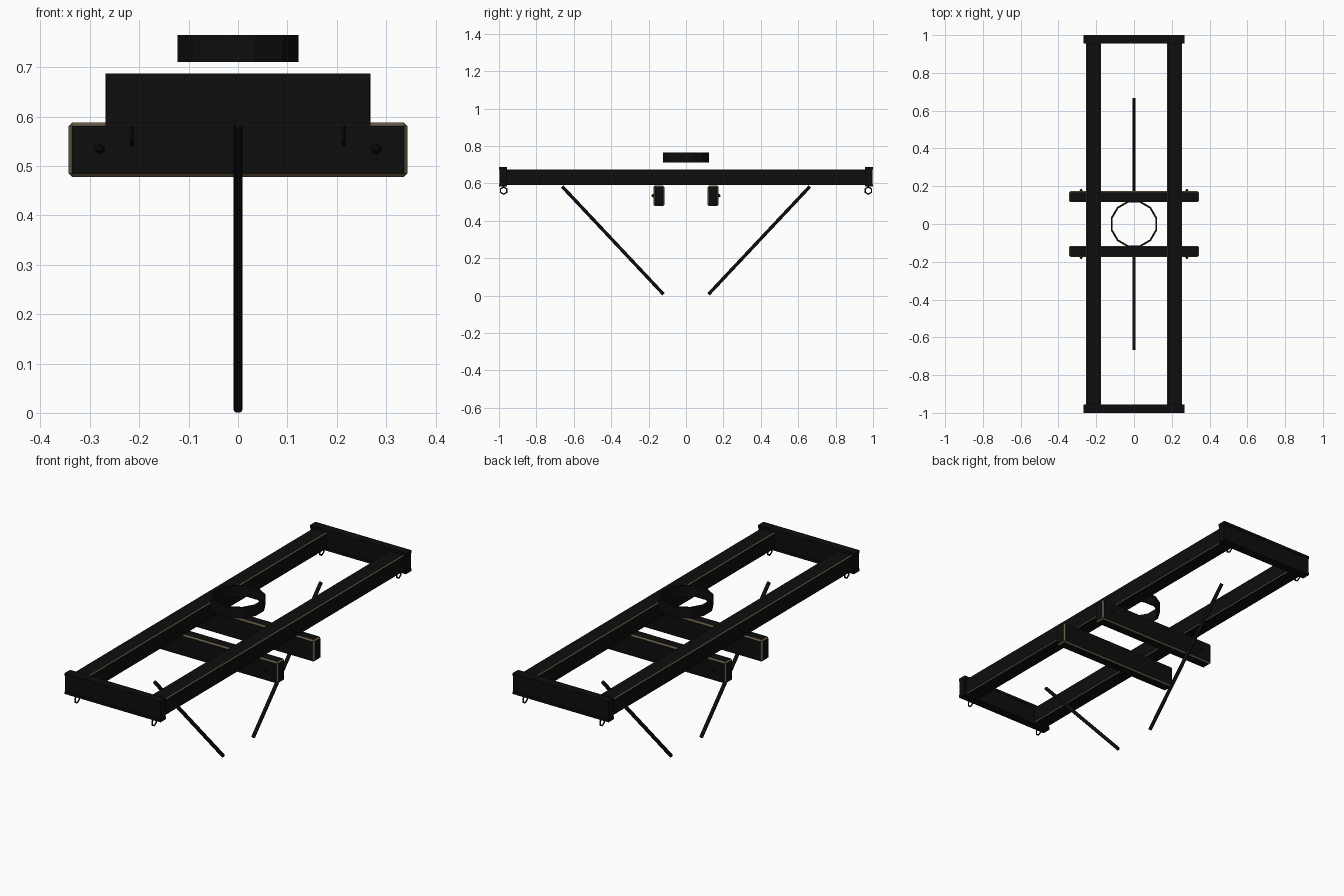
import bpy, bmesh, math
from mathutils import Vector, Matrix

if "Cube" in bpy.data.objects:
    bpy.data.objects.remove(bpy.data.objects["Cube"])


def material(name, rgb):
    m = bpy.data.materials.new(name)
    m.diffuse_color = (*rgb, 1)
    m.use_nodes = True
    m.node_tree.nodes["Principled BSDF"].inputs["Base Color"].default_value = m.diffuse_color
    return m


BLACK = material("black_paint", (0.004, 0.004, 0.004))
WORN = material("worn_edge", (0.13, 0.10, 0.06))


def finish(name, bm, mats=(BLACK,)):
    bmesh.ops.recalc_face_normals(bm, faces=bm.faces)
    me = bpy.data.meshes.new(name)
    bm.to_mesh(me)
    bm.free()
    for m in mats:
        me.materials.append(m)
    ob = bpy.data.objects.new(name, me)
    bpy.context.collection.objects.link(ob)
    return ob


def beam(name, lo, hi, bevel=0, worn=True):
    lo, hi = Vector(lo), Vector(hi)
    bm = bmesh.new()
    bmesh.ops.create_cube(bm, size=1, matrix=Matrix.Translation((lo + hi) / 2)
                          @ Matrix.Diagonal((*(hi - lo), 1)))
    ob = finish(name, bm, (BLACK, WORN) if worn else (BLACK,))
    if bevel:
        mod = ob.modifiers.new("worn_edges", 'BEVEL')
        mod.width = bevel
        mod.segments = 1
        if worn:
            mod.material = 1
    return ob


def rod(name, a, b, r, sides):
    a, b = Vector(a), Vector(b)
    bm = bmesh.new()
    rot = (b - a).to_track_quat('Z', 'Y').to_matrix().to_4x4()
    bmesh.ops.create_cone(bm, cap_ends=True, segments=sides, radius1=r, radius2=r,
                          depth=(b - a).length,
                          matrix=Matrix.Translation((a + b) / 2) @ rot)
    ob = finish(name, bm)
    bpy.context.view_layer.objects.active = ob
    ob.select_set(True)
    bpy.ops.object.shade_smooth_by_angle(angle=math.radians(50))
    ob.select_set(False)
    return ob


def revolve(name, section, sides, matrix, offset=0.0):
    # closed (radius, height) section swept round the local z axis
    bm = bmesh.new()
    rings = []
    for i in range(sides):
        a = 2 * math.pi * (i + offset) / sides
        rings.append([bm.verts.new(matrix @ Vector((r * math.cos(a), r * math.sin(a), h)))
                      for r, h in section])
    n = len(section)
    for i in range(sides):
        p, q = rings[i], rings[(i + 1) % sides]
        for j in range(n):
            k = (j + 1) % n
            bm.faces.new((p[j], q[j], q[k], p[k]))
    return finish(name, bm)


# long side rails
for s, side in ((-1, "left"), (1, "right")):
    beam(f"{side}_rail", (s * 0.215 - 0.04, -0.965, 0.59),
         (s * 0.215 + 0.04, 0.965, 0.675), 0.005)

for s, end in ((-1, "front"), (1, "back")):
    # end plate with slim top and bottom lips
    beam(f"{end}_end_plate", (-0.268, s * 0.978 - 0.019, 0.582),
         (0.268, s * 0.978 + 0.019, 0.687), 0.002, False)
    for z in (0.582, 0.674):
        beam(f"{end}_end_lip", (-0.268, s * 0.978 - 0.022, z),
             (0.268, s * 0.978 + 0.022, z + 0.013), 0, False)

    # cross beam under the rails
    beam(f"{end}_cross_beam", (-0.343, s * 0.145 - 0.029, 0.478),
         (0.343, s * 0.145 + 0.029, 0.588), 0.007)

    # diagonal strut
    rod(f"{end}_strut", (0, s * 0.12, 0.0065), (0, s * 0.662, 0.583), 0.009, 12)

    for x in (-1, 1):
        # hanging eye ring under each corner
        t = [(0.019 + 0.004 * math.cos(k * math.pi / 2), 0.004 * math.sin(k * math.pi / 2))
             for k in range(4)]
        revolve(f"{end}_eye_ring", t, 6, Matrix.Translation((x * 0.215, s * 0.975, 0.561))
                @ Matrix.Rotation(math.pi / 2, 4, 'Y'))
        # pointed bolt head on the cross beam
        bm = bmesh.new()
        bmesh.ops.create_cone(bm, cap_ends=True, segments=6, radius1=0.012, radius2=0.004,
                              depth=0.012,
                              matrix=Matrix.Translation((x * 0.28, s * 0.178, 0.534))
                              @ Matrix.Rotation(-s * math.pi / 2, 4, 'X'))
        finish(f"{end}_bolt", bm)

# twelve-sided ring above the frame
revolve("top_ring", [(0.117, 0.711), (0.127, 0.711), (0.127, 0.765), (0.117, 0.765)],
        12, Matrix.Identity(4), 0.5)
